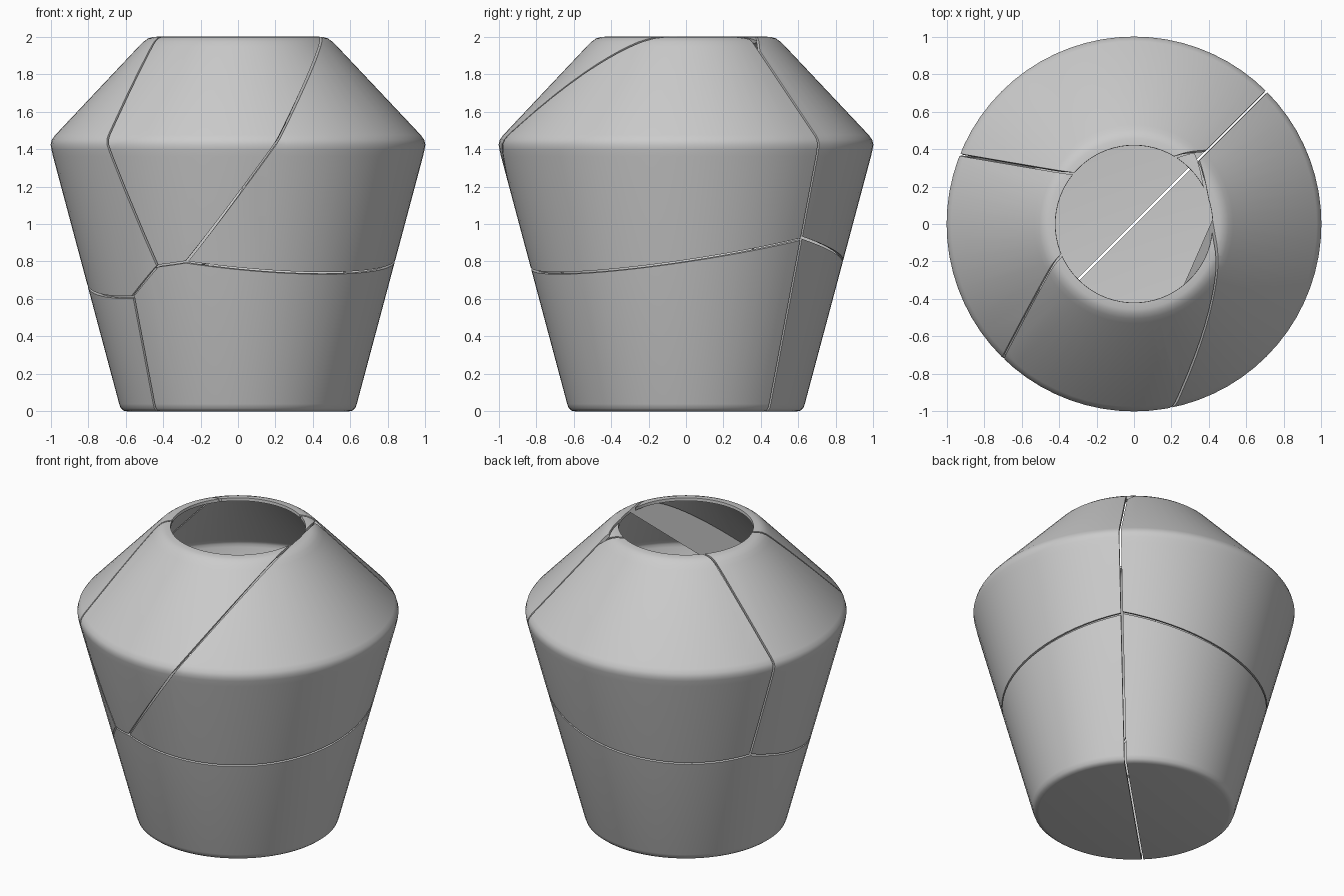
import bpy, bmesh, math
from mathutils import Vector

if "Cube" in bpy.data.objects:
    bpy.data.objects.remove(bpy.data.objects["Cube"])

SEG = 72
GAP = 0.006      # half width of a crack
WALL = 0.02

# Outer profile of the jar (radius, height), bottom to rim
PROFILE = [(0.59, 0.0), (0.61, 0.004), (0.625, 0.016), (0.634, 0.04),
           (0.987, 1.36), (0.996, 1.40), (1.0, 1.425), (0.993, 1.45), (0.975, 1.475),
           (0.53, 1.947), (0.505, 1.972), (0.48, 1.99), (0.455, 1.998), (0.42, 2.0)]


def height_plane(a, b, c):
    """Plane z = a + b*x + c*y, positive side above."""
    n = Vector((-b, -c, 1))
    return n.normalized(), a / n.length


def plane(n, d):
    n = Vector(n)
    return n.normalized(), d / n.length


# Fracture planes between neighbouring pieces
CUTS = {
    'front_right': plane((0.81, 0.152, -0.566), -0.795),
    'left_front': plane((0.688, -0.672, 0.275), 0.396),
    'left_back': plane((0.133, 0.99, 0.034), 0.291),
    'right_back': plane((-1, 1, 0), 0.0),
    'front_back': plane((-0.32, 0.887, -0.334), -0.422),
    'low_right': height_plane(0.889, -0.103, 0.153),
    'low_front': height_plane(1.002, 0.231, 0.178),
    'low_left_a': height_plane(0.8985, 0.824, -0.325),
    'low_left_b': height_plane(0.887, 0.27, 0.229),
    'low_back': height_plane(0.944, 0.148, -0.174),
}

# Each piece: the planes that bound it and the side it keeps
PIECES = {
    'upper_right_shard': [('low_right', 1), ('right_back', -1), ('front_right', 1)],
    'upper_back_shard': [('low_back', 1), ('right_back', 1), ('left_back', 1), ('front_back', 1)],
    'upper_left_shard': [('low_left_a', 1), ('low_left_b', 1), ('left_front', -1), ('left_back', -1)],
    'upper_front_shard': [('low_front', 1), ('left_front', 1), ('front_back', -1), ('front_right', -1)],
    'lower_front_shard': [('right_back', -1), ('low_right', -1), ('low_front', -1), ('low_left_a', -1)],
    'lower_back_shard': [('right_back', 1), ('low_left_b', -1), ('low_back', -1)],
}


def lathe():
    bm = bmesh.new()
    rings = [[bm.verts.new((r * math.cos(2 * math.pi * i / SEG),
                            r * math.sin(2 * math.pi * i / SEG), z))
              for i in range(SEG)] for r, z in PROFILE]
    bm.faces.new(rings[0][::-1])
    for lo, hi in zip(rings, rings[1:]):
        for i in range(SEG):
            k = (i + 1) % SEG
            bm.faces.new((lo[i], lo[k], hi[k], hi[i]))
    return bm


def add_object(name, bm):
    me = bpy.data.meshes.new(name)
    bm.to_mesh(me)
    bm.free()
    ob = bpy.data.objects.new(name, me)
    bpy.context.collection.objects.link(ob)
    bpy.ops.object.select_all(action='DESELECT')
    ob.select_set(True)
    bpy.context.view_layer.objects.active = ob
    return ob


# Shards of the jar wall
for name, bounds in PIECES.items():
    bm = lathe()
    for key, side in bounds:
        n, d = CUTS[key]
        no = n * side
        res = bmesh.ops.bisect_plane(
            bm, geom=bm.verts[:] + bm.edges[:] + bm.faces[:], dist=1e-5,
            plane_co=n * d + no * GAP, plane_no=no, clear_inner=True)
    if name == 'upper_right_shard':
        edge = [v.co.copy() for v in res['geom_cut']
                if isinstance(v, bmesh.types.BMVert)]
    ob = add_object(name, bm)
    mod = ob.modifiers.new('wall', 'SOLIDIFY')
    mod.thickness = WALL
    mod.offset = -1
    bpy.ops.object.modifier_apply(modifier=mod.name)
    bpy.ops.object.shade_smooth_by_angle(angle=math.radians(35))

# Flat broken face inside, between the front crack and a straight chord
edge = sorted((p for p in edge if p.y < 0.1 and p.z > 1.1), key=lambda p: -p.z)
bm = bmesh.new()
bm.faces.new([bm.verts.new(p) for p in edge])
add_object('broken_inner_face', bm)
